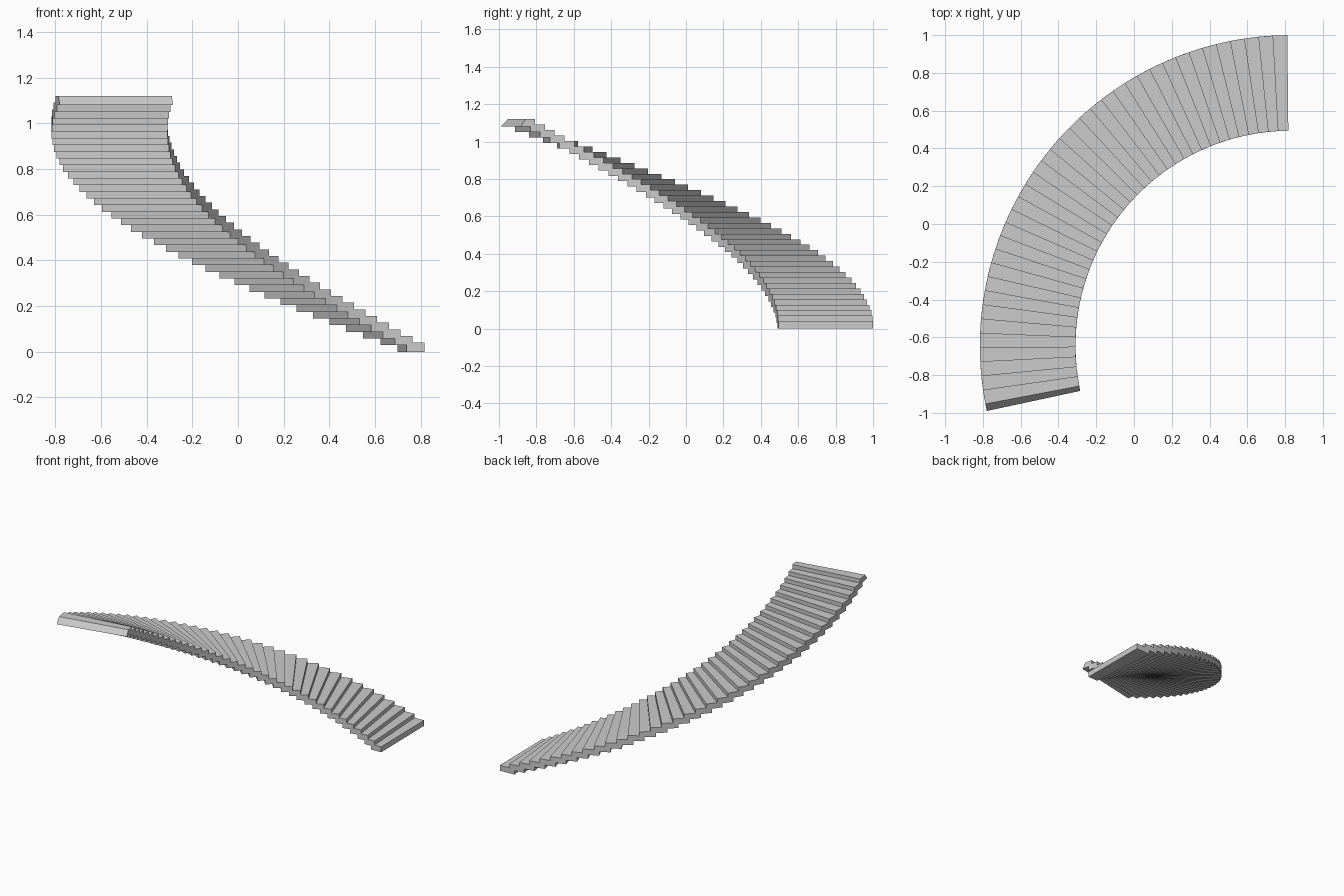
import bpy, bmesh
from math import radians, sin, cos

if "Cube" in bpy.data.objects:
    bpy.data.objects.remove(bpy.data.objects["Cube"])

STEPS = 38
R_OUT, R_IN = 1.645, 1.139          # curve radii
CX, CY = 0.829, -0.645              # centre of the curve
START, END = radians(90.6), radians(192.1)
STEP_ANGLE = (END - START) / (STEPS + 0.5)
THICK = 0.04                        # height of one step
RISE = (1.12 - THICK) / (STEPS - 1)


def point(bm, radius, turn, z):
    a = START + turn * STEP_ANGLE
    return bm.verts.new((CX + radius * cos(a), CY + radius * sin(a), z))


bm = bmesh.new()

# zigzag profiles: treads and risers above, underside set half a step further on
sections = []
for i in range(STEPS):
    for edge in (0, 1):
        top = i + edge
        bottom = 0 if top == 0 else top + 0.5
        z = i * RISE
        sections.append([
            point(bm, R_OUT, top, z + THICK),
            point(bm, R_IN, top, z + THICK),
            point(bm, R_IN, bottom, z),
            point(bm, R_OUT, bottom, z),
        ])

# skin between neighbouring cross-sections
for a, b in zip(sections, sections[1:]):
    for j in range(4):
        k = (j + 1) % 4
        bm.faces.new((a[j], a[k], b[k], b[j]))

# first riser and sloped upper end
bm.faces.new(sections[0])
bm.faces.new(sections[-1])
bmesh.ops.recalc_face_normals(bm, faces=bm.faces)

mesh = bpy.data.meshes.new("curved_staircase")
bm.to_mesh(mesh)
bm.free()
stairs = bpy.data.objects.new("curved_staircase", mesh)
bpy.context.collection.objects.link(stairs)
